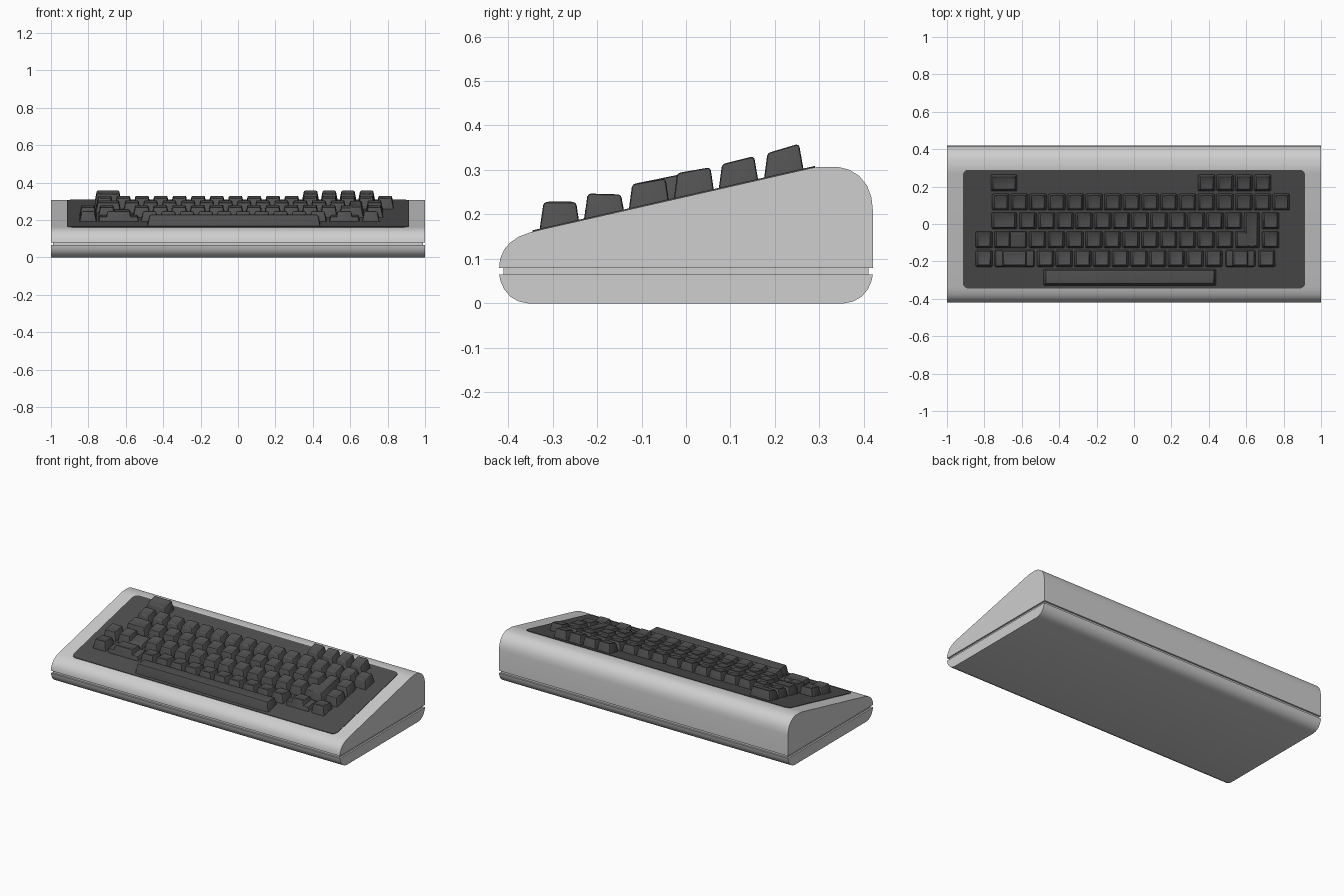
import bpy, bmesh, math

if "Cube" in bpy.data.objects:
    bpy.data.objects.remove(bpy.data.objects["Cube"])

def material(name, r, g, b):
    m = bpy.data.materials.new(name)
    m.diffuse_color = (r, g, b, 1)
    m.use_nodes = True
    m.node_tree.nodes["Principled BSDF"].inputs["Base Color"].default_value = m.diffuse_color
    return m

CASE = material("light grey case", 0.62, 0.62, 0.62)
DARK = material("dark grey plate", 0.075, 0.075, 0.075)
KEYS = material("dark grey keys", 0.08, 0.08, 0.08)

def slope(y):
    return 0.240 + 0.228 * y

def finish(bm, name, mat, angle=35):
    bmesh.ops.recalc_face_normals(bm, faces=bm.faces)
    me = bpy.data.meshes.new(name)
    bm.to_mesh(me)
    bm.free()
    me.materials.append(mat)
    ob = bpy.data.objects.new(name, me)
    bpy.context.collection.objects.link(ob)
    bpy.ops.object.select_all(action='DESELECT')
    ob.select_set(True)
    bpy.context.view_layer.objects.active = ob
    bpy.ops.object.shade_smooth_by_angle(angle=math.radians(angle))
    return ob

def prism(bm, lower, upper):
    """Closed solid between two matching loops of points."""
    a = [bm.verts.new(p) for p in lower]
    b = [bm.verts.new(p) for p in upper]
    n = len(a)
    sides = [bm.faces.new((a[i], a[(i + 1) % n], b[(i + 1) % n], b[i])) for i in range(n)]
    return bm.faces.new(a[::-1]), bm.faces.new(b), sides

def extrude_profile(name, pts, half, mat):
    bm = bmesh.new()
    prism(bm, [(-half, y, z) for y, z in pts], [(half, y, z) for y, z in pts])
    return finish(bm, name, mat)

# case shells: side profiles extruded across the width
upper = [(-0.42, 0.08), (-0.418, 0.1), (-0.409, 0.121), (-0.395, 0.137), (-0.376, 0.15),
         (-0.352, 0.159), (-0.33, 0.165), (0.265, 0.3005), (0.28, 0.304), (0.297, 0.307),
         (0.342, 0.307), (0.366, 0.301), (0.389, 0.287), (0.407, 0.265), (0.417, 0.238),
         (0.42, 0.21), (0.42, 0.08)]
extrude_profile("upper_case", upper, 1.0, CASE)
half = [(0.355, 0.0), (0.375, 0.004), (0.395, 0.015), (0.409, 0.032), (0.417, 0.05), (0.42, 0.065)]
extrude_profile("lower_case", half + [(-y, z) for y, z in reversed(half)], 1.0, CASE)
extrude_profile("seam_band", [(-0.41, 0.06), (0.41, 0.06), (0.41, 0.085), (-0.41, 0.085)], 0.99, CASE)

# sloping key plate with rounded corners
r, outline = 0.03, []
for cx, cy, start in ((0.885, 0.26, 0), (-0.885, 0.26, 90), (-0.885, -0.315, 180), (0.885, -0.315, 270)):
    for k in range(5):
        t = math.radians(start + k * 22.5)
        outline.append((cx + r * math.cos(t), cy + r * math.sin(t)))
bm = bmesh.new()
prism(bm, [(x, y, slope(y) - 0.005) for x, y in outline],
      [(x, y, slope(y) + 0.003) for x, y in outline])
finish(bm, "key_plate", DARK)

# rows, front to back: base y0, y1, then top front y, z and top back y, z
ROWS = {
    1: (-0.330, -0.240, -0.320, 0.228, -0.247, 0.228),
    2: (-0.230, -0.139, -0.221, 0.247, -0.146, 0.245),
    3: (-0.129, -0.038, -0.121, 0.268, -0.046, 0.281),
    4: (-0.028, 0.063, -0.020, 0.293, 0.055, 0.306),
    5: (0.073, 0.163, 0.081, 0.313, 0.153, 0.331),
    6: (0.175, 0.265, 0.183, 0.338, 0.254, 0.359),
}

def add_key(bm, x0, x1, shape, height=1.0, dish=0.003):
    """Tapered cap with rounded edges and a shallow dished top."""
    y0, y1, ty0, tz0, ty1, tz1 = shape
    t = 0.012 * height
    b0, b1 = slope(y0), slope(y1)
    ty0, ty1 = y0 + (ty0 - y0) * height, y1 + (ty1 - y1) * height
    tz0, tz1 = b0 + (tz0 - b0) * height, b1 + (tz1 - b1) * height
    k = bmesh.new()
    low, top, sides = prism(
        k, [(x0, y0, b0 - .004), (x1, y0, b0 - .004), (x1, y1, b1 - .004), (x0, y1, b1 - .004)],
        [(x0 + t, ty0, tz0), (x1 - t, ty0, tz0), (x1 - t, ty1, tz1), (x0 + t, ty1, tz1)])
    edges = [e for e in k.edges if low not in e.link_faces]
    bmesh.ops.recalc_face_normals(k, faces=k.faces)
    bmesh.ops.bevel(k, geom=edges, offset=0.007, segments=2, profile=0.5, affect='EDGES')
    top = max(k.faces, key=lambda f: f.calc_center_median().z + f.calc_area() * 10 * (f.normal.z > 0.8))
    bmesh.ops.inset_individual(k, faces=[top], thickness=0.01, depth=-dish)
    me = bpy.data.meshes.new("tmp")
    k.to_mesh(me)
    k.free()
    bm.from_mesh(me)
    bpy.data.meshes.remove(me)

def run(first, count):
    """Spans of ordinary keys at the 0.1 pitch, from the first centre."""
    return [(first + 0.1 * i - 0.047, first + 0.1 * i + 0.047) for i in range(count)]

LAYOUT = {
    1: [(-0.485, 0.44)],
    2: [(-0.848, -0.755), (-0.71, -0.567), (0.52, 0.617)] + run(-0.473, 10) + run(0.71, 1),
    3: [(-0.848, -0.755), (-0.748, -0.655)] + run(-0.515, 11) + run(0.73, 1),
    4: [(-0.762, -0.625)] + run(-0.567, 12) + run(0.73, 1),
    5: run(-0.713, 16),
    6: [(-0.767, -0.623)] + run(0.388, 4),
}
NAMES = {1: "space_bar", 2: "key_row_bottom", 3: "key_row_home", 4: "key_row_upper",
         5: "key_row_numbers", 6: "key_row_function"}
# low shoulders of the stepped wide keys
SHOULDERS = {2: [(-0.746, -0.53), (0.488, 0.65)], 3: [(-0.748, -0.572)]}

for row, spans in LAYOUT.items():
    bm = bmesh.new()
    for x0, x1 in spans:
        add_key(bm, x0, x1, ROWS[row], dish=-0.001 if row == 1 else 0.003)
    for x0, x1 in SHOULDERS.get(row, []):
        add_key(bm, x0, x1, ROWS[row], 0.5, 0.0)
    finish(bm, NAMES[row], KEYS)

# tall L-shaped entry key spanning two rows
bm = bmesh.new()
add_key(bm, 0.588, 0.672, (-0.129, 0.063, -0.121, 0.268, 0.055, 0.304))
add_key(bm, 0.540, 0.672, ROWS[3], 0.97, 0.0)
finish(bm, "entry_key", KEYS)
